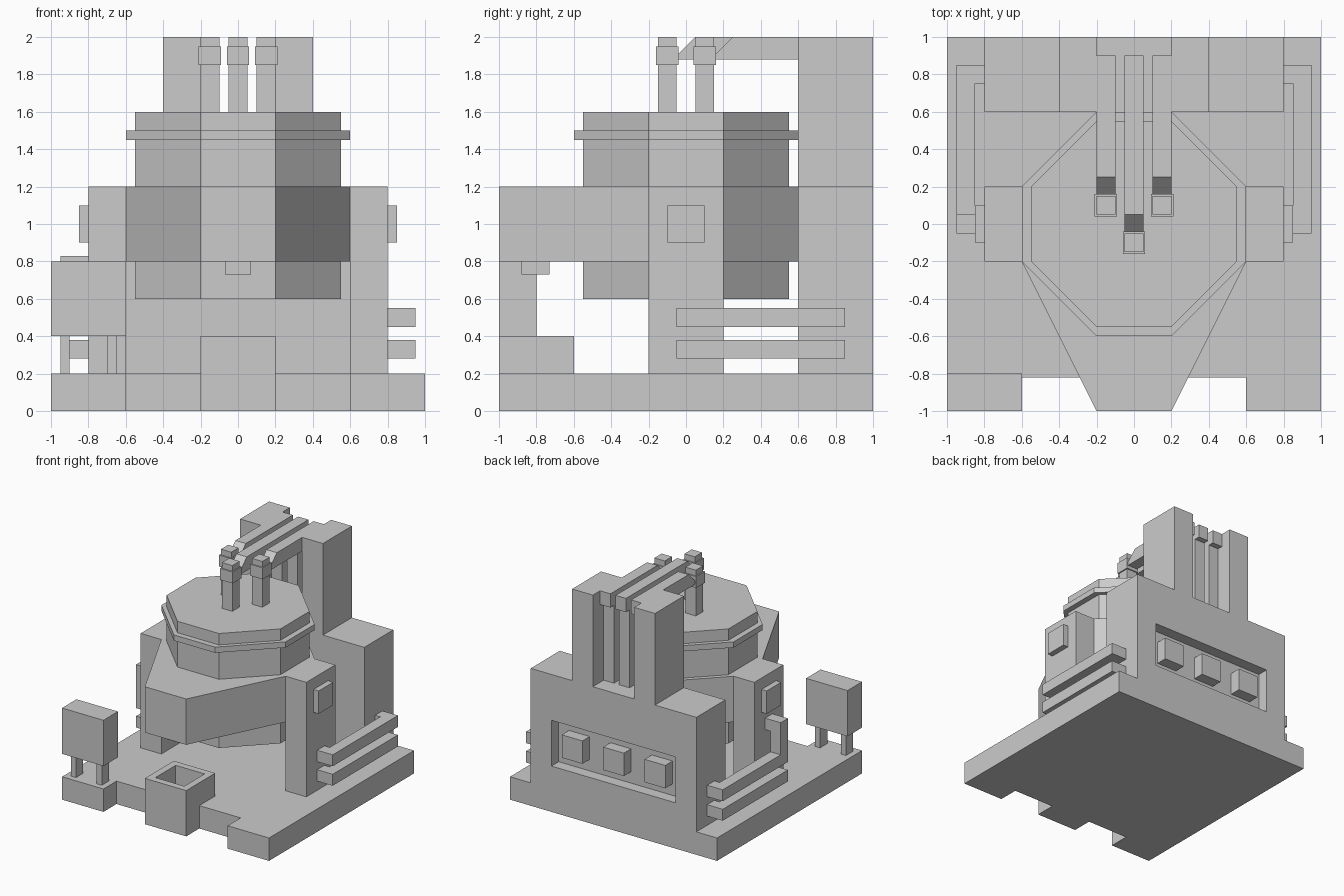
import bpy, bmesh

if "Cube" in bpy.data.objects:
    bpy.data.objects.remove(bpy.data.objects["Cube"])


def prism(name, pts, lo, hi, axis="z"):
    """Extrude a 2D profile between lo and hi along an axis."""
    place = {"x": lambda u, v, w: (w, u, v),
             "y": lambda u, v, w: (u, w, v),
             "z": lambda u, v, w: (u, v, w)}[axis]
    bm = bmesh.new()
    a = [bm.verts.new(place(u, v, lo)) for u, v in pts]
    b = [bm.verts.new(place(u, v, hi)) for u, v in pts]
    bm.faces.new(a)
    bm.faces.new(b)
    n = len(pts)
    for i in range(n):
        j = (i + 1) % n
        bm.faces.new((a[i], a[j], b[j], b[i]))
    bmesh.ops.recalc_face_normals(bm, faces=bm.faces)
    mesh = bpy.data.meshes.new(name)
    bm.to_mesh(mesh)
    bm.free()
    ob = bpy.data.objects.new(name, mesh)
    bpy.context.collection.objects.link(ob)
    return ob


def box(name, x0, x1, y0, y1, z0, z1):
    return prism(name, [(x0, y0), (x1, y0), (x1, y1), (x0, y1)], z0, z1)


def mirrored(half):
    """Complete a profile symmetrical about x = 0."""
    return half + [(-u, v) for u, v in reversed(half)]


def octagon(r, c=0.2):
    return mirrored([(c, -r), (r, -c), (r, c), (c, r)])


def cut(ob, cutter):
    mod = ob.modifiers.new("pocket", "BOOLEAN")
    mod.operation = "DIFFERENCE"
    mod.solver = "EXACT"
    mod.object = cutter
    cutter.hide_render = True
    cutter.hide_set(True)


# base slab with front notch
prism("base", mirrored([(0.6, -0.82), (0.6, -1), (1, -1), (1, 1)]), 0, 0.2)

# open ladle pit at the front
pit = box("ladle_pit", -0.2, 0.2, -1, -0.6, 0, 0.4)
cut(pit, box("pit_cutter", -0.14, 0.14, -0.94, -0.66, 0.1, 0.5))

# vessel, collar with pouring spout, roof rim
prism("vessel", octagon(0.55), 0.6, 1.6)
prism("spout_collar", mirrored([(0.2, -1), (0.6, -0.2), (0.6, 0.2), (0.2, 0.6)]), 0.8, 1.2)
prism("roof_rim", octagon(0.6), 1.45, 1.5)
box("spout_nozzle", -0.07, 0.07, -0.88, -0.73, 0.73, 0.8)

# rear housing with twin towers and a recessed back panel
housing = prism("rear_housing", mirrored(
    [(0.2, 1.2), (0.2, 2), (0.4, 2), (0.4, 1.2), (0.8, 1.2), (0.8, 0.2)]), 0.6, 1, "y")
cut(housing, box("recess_cutter", -0.6, 0.6, 0.9, 1.1, 0.4, 0.8))
for x in (-0.4, 0, 0.4):
    box("back_unit", x - 0.1, x + 0.1, 0.9, 1, 0.5, 0.7)

# side pillars with bearing plates
for s in (-1, 1):
    box("side_pillar", s * 0.6, s * 0.8, -0.2, 0.2, 0.2, 1.2)
    box("bearing_plate", s * 0.8, s * 0.85, -0.1, 0.1, 0.9, 1.1)

# side pipes
loop = [(0.8, -0.05), (0.95, -0.05), (0.95, 0.85), (0.8, 0.85),
        (0.8, 0.75), (0.85, 0.75), (0.85, 0.05), (0.8, 0.05)]
left_loop = [(-x, y) for x, y in loop]
prism("right_lower_pipe", loop, 0.28, 0.38)
prism("right_upper_pipe", loop, 0.45, 0.55)
prism("left_lower_pipe", left_loop, 0.28, 0.38)
prism("left_upper_pipe", [(-0.85, -0.05)] + left_loop[1:6], 0.45, 0.55)
prism("left_pipe_riser", [(-0.95, 0.55), (-0.85, 0.55), (-0.85, 0.73),
                          (-0.8, 0.73), (-0.8, 0.83), (-0.95, 0.83)], -0.05, 0.05, "y")

# electrodes with clamps, arms and mast columns
for x, y in ((-0.15, 0.1), (0, -0.1), (0.15, 0.1)):
    box("electrode", x - 0.05, x + 0.05, y - 0.05, y + 0.05, 1.6, 2)
    box("electrode_clamp", x - 0.06, x + 0.06, y - 0.06, y + 0.06, 1.85, 1.95)
    prism("electrode_arm", [(0.9, 1.88), (0.9, 2), (y + 0.15, 2), (y + 0.03, 1.88)],
          x - 0.05, x + 0.05, "x")
    box("arm_column", x - 0.05, x + 0.05, 0.75, 0.85, 1.2, 1.88)

# control cabinet on two legs
box("control_cabinet", -1, -0.6, -1, -0.8, 0.4, 0.8)
for x in (-0.95, -0.7):
    box("cabinet_leg", x, x + 0.05, -0.95, -0.85, 0.2, 0.4)
